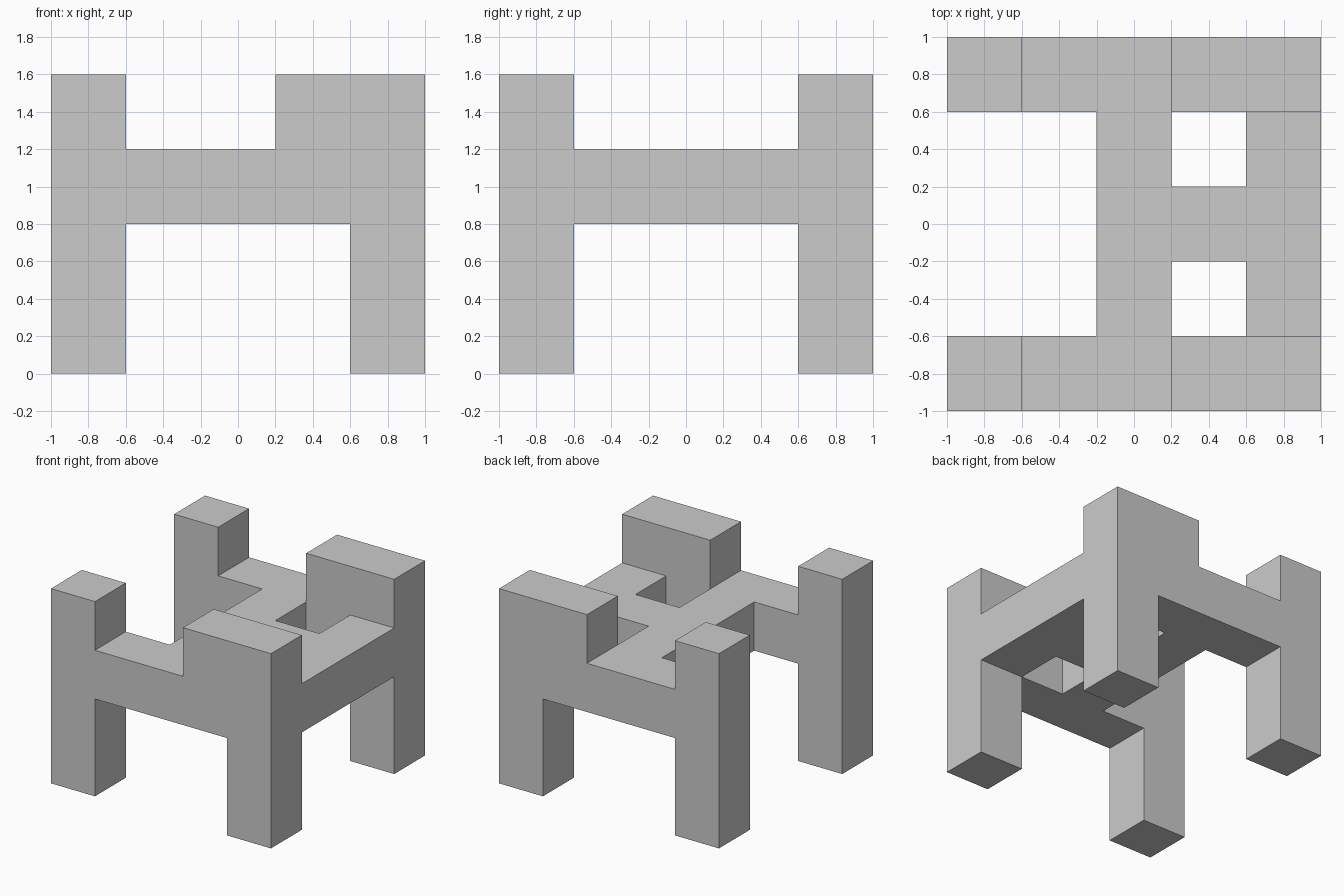
import bpy
import bmesh
from mathutils import Matrix, Vector

if "Cube" in bpy.data.objects:
    bpy.data.objects.remove(bpy.data.objects["Cube"])

W = 0.4                      # width of every post, rail and beam
RAIL_Z = (0.8, 1.2)          # height range of the connecting frame
TOP = 1.6


def box(name, x, y, z):
    """Box object spanning the given (min, max) ranges."""
    lo, hi = Vector((x[0], y[0], z[0])), Vector((x[1], y[1], z[1]))
    mat = Matrix.Translation((lo + hi) / 2) @ Matrix.Diagonal((*(hi - lo), 1))
    bm = bmesh.new()
    bmesh.ops.create_cube(bm, size=1, matrix=mat)
    mesh = bpy.data.meshes.new(name)
    bm.to_mesh(mesh)
    bm.free()
    obj = bpy.data.objects.new(name, mesh)
    bpy.context.collection.objects.link(obj)
    return obj


# Front and back sides are identical: two posts, a rail and a raised block
for side, y in (("front", (-1, -1 + W)), ("back", (1 - W, 1))):
    box(f"{side}_left_post", (-1, -1 + W), y, (0, TOP))
    box(f"{side}_right_post", (1 - W, 1), y, (0, TOP))
    box(f"{side}_rail", (-1 + W, 1 - W), y, RAIL_Z)
    box(f"{side}_raised_block", (0.2, 1 - W), y, (RAIL_Z[1], TOP))

# Beams running front to back between the rails
inner_y = (-1 + W, 1 - W)
box("centre_beam", (-W / 2, W / 2), inner_y, RAIL_Z)
box("right_beam", (1 - W, 1), inner_y, RAIL_Z)

# Short bridge joining the two beams
box("bridge", (W / 2, 1 - W), (-W / 2, W / 2), RAIL_Z)
